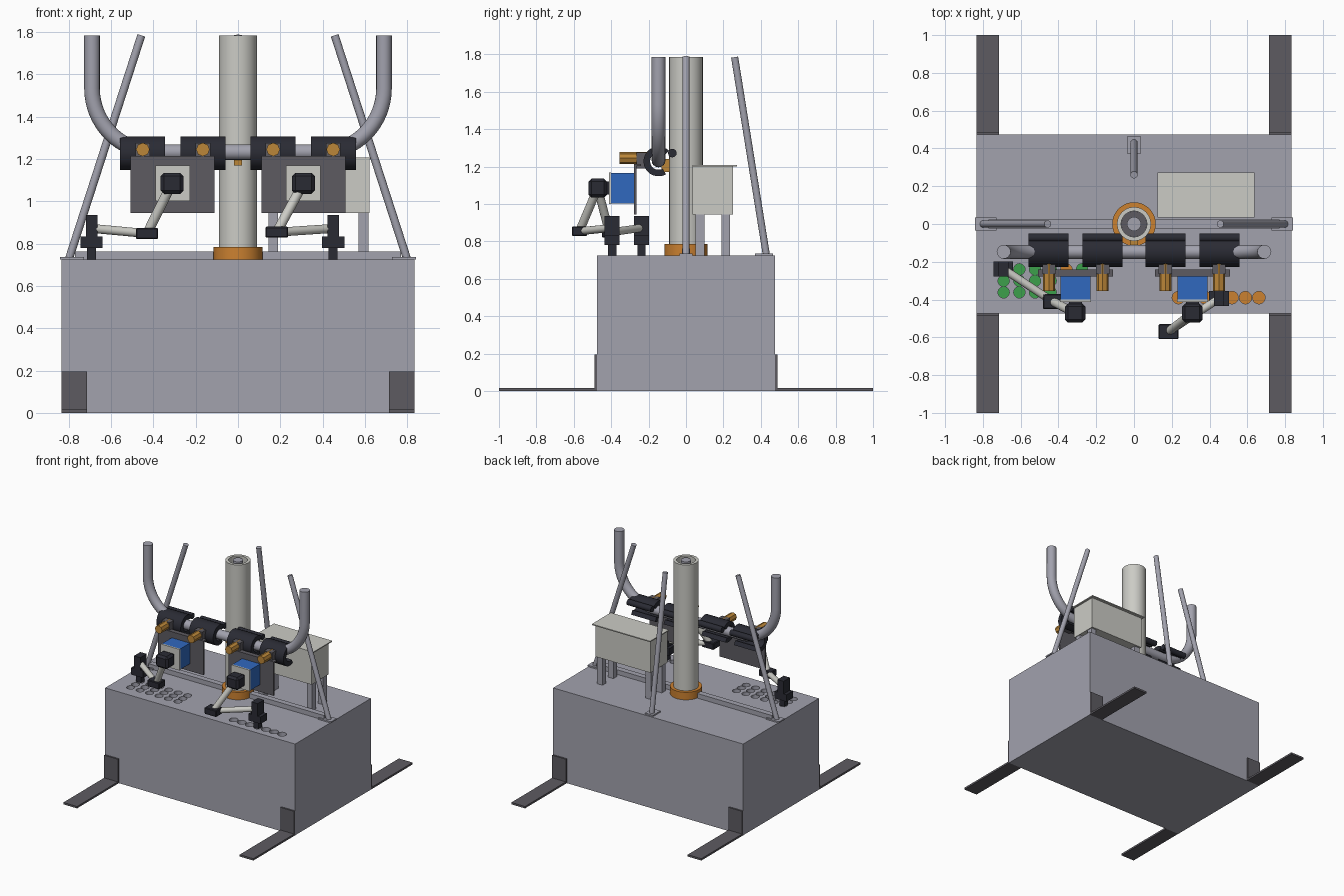
import bpy, bmesh, math
from mathutils import Vector

cube = bpy.data.objects.get("Cube")
if cube:
    bpy.data.objects.remove(cube, do_unlink=True)


def material(name, r, g, b):
    m = bpy.data.materials.new(name)
    m.use_nodes = True
    m.diffuse_color = (r, g, b, 1)
    m.node_tree.nodes["Principled BSDF"].inputs["Base Color"].default_value = (r, g, b, 1)
    return m


STEEL = material("steel grey", 0.36, 0.36, 0.42)
DARK = material("dark grey", 0.11, 0.105, 0.12)
BLACK = material("black", 0.023, 0.024, 0.034)
ORANGE = material("orange", 0.6, 0.22, 0.03)
GOLD = material("gold", 0.5, 0.24, 0.04)
BLUE = material("blue", 0.03, 0.14, 0.52)
WHITE = material("warm white", 0.6, 0.6, 0.56)
GREEN = material("green", 0.045, 0.35, 0.07)


def finish(name, bm, mat, smooth=False):
    bmesh.ops.recalc_face_normals(bm, faces=bm.faces)
    me = bpy.data.meshes.new(name)
    bm.to_mesh(me)
    bm.free()
    me.materials.append(mat)
    ob = bpy.data.objects.new(name, me)
    bpy.context.collection.objects.link(ob)
    if smooth:
        shade(ob)
    return ob


def shade(ob):
    bpy.ops.object.select_all(action="DESELECT")
    ob.select_set(True)
    bpy.context.view_layer.objects.active = ob
    bpy.ops.object.shade_smooth_by_angle(angle=math.radians(35))


def box(name, x, y, z, mat, bevel=0):
    """Box from (min, max) pairs."""
    bm = bmesh.new()
    bmesh.ops.create_cube(bm, size=1)
    for v in bm.verts:
        v.co = [(a + b) / 2 + c * abs(b - a) for (a, b), c in zip((x, y, z), v.co)]
    if bevel:
        bmesh.ops.bevel(bm, geom=bm.edges[:], offset=bevel, segments=1, affect="EDGES")
    return finish(name, bm, mat)


def around(c, w):
    return (c - w / 2, c + w / 2)


def add_rod(bm, a, b, r, n):
    a, b = Vector(a), Vector(b)
    made = bmesh.ops.create_cone(bm, cap_ends=True, segments=n, radius1=r, radius2=r,
                                 depth=(b - a).length)["verts"]
    turn = (b - a).to_track_quat("Z", "Y")
    for v in made:
        v.co = turn @ v.co + (a + b) / 2


def rod(name, a, b, r, mat, n=24):
    bm = bmesh.new()
    add_rod(bm, a, b, r, n)
    return finish(name, bm, mat, n > 8)


def lathe(name, profile, mat, n=48):
    bm = bmesh.new()
    vs = [bm.verts.new((r, 0, z)) for r, z in profile]
    es = [bm.edges.new(p) for p in zip(vs, vs[1:] + vs[:1])]
    bmesh.ops.spin(bm, geom=vs + es, cent=(0, 0, 0), axis=(0, 0, 1),
                   angle=math.tau, steps=n)
    bmesh.ops.remove_doubles(bm, verts=bm.verts, dist=0.0001)
    return finish(name, bm, mat, True)


SIDES = ((-1, "right"), (1, "left"))
TOP = 0.725

# Base cabinet with round wells cut in its top
body = box("base_cabinet", (-0.835, 0.835), (-0.475, 0.475), (0, TOP), STEEL)
wells = [(-0.69 + 0.083 * i, -0.24 - 0.061 * j, 0.03,
          ORANGE if (i, j) == (4, 0) else GREEN) for i in range(6) for j in range(3)]
wells += [(0.235 + 0.071 * i, -0.39, 0.033, ORANGE) for i in range(7)]
bm = bmesh.new()
for x, y, r, m in wells:
    add_rod(bm, (x, y, TOP - 0.1), (x, y, TOP + 0.1), r, 20)
    rod("well_floor", (x, y, TOP - 0.1), (x, y, TOP - 0.095), r, m, 20)
cutter = finish("well_cutter", bm, STEEL)
cutter.hide_render = True
cutter.hide_set(True)
cut = body.modifiers.new("wells", "BOOLEAN")
cut.object = cutter
cut.operation = "DIFFERENCE"
cut.solver = "EXACT"

# Floor outriggers
for s, side in SIDES:
    for t, end in ((-1, "front"), (1, "back")):
        x = sorted((s * 0.715, s * 0.835))
        box(f"{end}_{side}_foot", x, sorted((t * 0.475, t)), (0, 0.015), DARK)
        box(f"{end}_{side}_foot_bracket", x, sorted((t * 0.475, t * 0.488)), (0, 0.195), DARK)

# Central column, collar and inner pole
lathe("column", [(0.09, TOP), (0.09, 1.785), (0.068, 1.785), (0.068, TOP)], WHITE)
rod("column_inner_floor", (0, 0, 1.69), (0, 0, 1.7), 0.068, DARK, 32)
rod("inner_pole", (0, 0, 1.6), (0, 0, 1.785), 0.037, STEEL)
lathe("collar", [(0.115, TOP), (0.115, 0.785), (0.09, 0.785), (0.09, TOP)], ORANGE)
box("column_bracket", around(0, 0.04), (-0.13, -0.08), (1.17, 1.24), GOLD)

# Braces with floor plates and cross beam
for s, side in SIDES:
    rod(f"{side}_brace", (s * 0.8, 0, TOP), (s * 0.457, 0, 1.785), 0.019, STEEL)
    box(f"{side}_brace_plate", around(s * 0.785, 0.115), around(0, 0.07), (TOP, 0.736), STEEL)
    box(f"{side}_beam", sorted((s * 0.115, s * 0.77)), around(0, 0.045), (TOP, 0.762), STEEL)
rod("back_brace", (0, 0.43, TOP), (0, 0.26, 1.785), 0.019, STEEL)
box("back_brace_plate", around(0, 0.07), (0.37, 0.465), (TOP, 0.736), STEEL)

# Bent carrying tube
TY, TZ, BEND = -0.147, 1.233, 0.3
half = [(0.69, 1.785)]
for i in range(17):
    a = math.pi / 2 * i / 16
    half.append((0.39 + BEND * math.cos(a), TZ + BEND * (1 - math.sin(a))))
path = half + [(-x, z) for x, z in reversed(half)]
curve = bpy.data.curves.new("carrying_tube", "CURVE")
curve.dimensions = "3D"
curve.bevel_depth = 0.037
curve.bevel_resolution = 6
curve.use_fill_caps = True
spline = curve.splines.new("POLY")
spline.points.add(len(path) - 1)
for p, (x, z) in zip(spline.points, path):
    p.co = (x, TY, z, 1)
curve.materials.append(STEEL)
tube = bpy.data.objects.new("carrying_tube", curve)
bpy.context.collection.objects.link(tube)
bpy.ops.object.select_all(action="DESELECT")
tube.select_set(True)
bpy.context.view_layer.objects.active = tube
bpy.ops.object.convert(target="MESH")
shade(bpy.context.view_layer.objects.active)


def clamp(x):
    """Open C-shaped sleeve around the tube."""
    bm = bmesh.new()
    angles = [math.radians(45 + 255 * i / 20) for i in range(21)]
    ring = [(r, a) for r, seq in ((0.08, angles), (0.045, angles[::-1])) for a in seq]
    vs = [bm.verts.new((x - 0.106, TY + r * math.cos(a), 1.228 + r * math.sin(a)))
          for r, a in ring]
    face = bm.faces.new(vs)
    ext = bmesh.ops.extrude_face_region(bm, geom=[face])["geom"]
    bmesh.ops.translate(bm, vec=(0.212, 0, 0),
                        verts=[v for v in ext if isinstance(v, bmesh.types.BMVert)])
    finish("clamp", bm, BLACK, True)
    rod("clamp_hinge", (x - 0.106, -0.073, 1.272), (x + 0.106, -0.073, 1.272), 0.023, BLACK, 16)


# Clamps, bolts and hanging instrument panels
for s, side in SIDES:
    for cx, bx in ((0.166, 0.166), (0.452, 0.45)):
        clamp(s * cx)
        rod("clamp_bolt", (s * bx, -0.355, 1.245), (s * bx, -0.2, 1.245), 0.032, GOLD, 8)
        box("bolt_mount", around(s * bx, 0.07), (-0.265, -0.215), (1.19, 1.275), DARK)
    x = sorted((s * 0.11, s * 0.508))
    box(f"{side}_panel", x, (-0.277, -0.265), (0.945, 1.215), DARK)
    box(f"{side}_panel_lip", x, (-0.277, -0.24), (1.203, 1.215), DARK)
    c = s * 0.309
    box(f"{side}_motor_box", around(c, 0.16), (-0.4, -0.277), (1.003, 1.167), BLUE)
    box(f"{side}_motor_front", around(c, 0.164), (-0.412, -0.4), (1.001, 1.169), WHITE)
    box(f"{side}_wrist_mount", around(c, 0.07), (-0.44, -0.412), (1.05, 1.12), BLACK)


# Jointed arms reaching from the cabinet top to the motors
def arm(side, shoulder, elbow, wrist):
    sx, sy = shoulder
    box(f"{side}_arm_foot", around(sx, 0.042), around(sy, 0.045), (TOP, 0.78), BLACK)
    box(f"{side}_arm_turntable", around(sx, 0.105), around(sy, 0.08), (0.78, 0.835), BLACK)
    box(f"{side}_arm_post", around(sx, 0.055), around(sy, 0.08), (0.835, 0.935), BLACK)
    ex, ey, ez = elbow
    box(f"{side}_elbow", around(ex, 0.105), around(ey, 0.08), around(ez, 0.052), BLACK, 0.005)
    rod(f"{side}_forearm", (sx, sy, 0.872), elbow, 0.021, WHITE)
    rod(f"{side}_upper_arm", elbow, wrist, 0.023, WHITE)
    wx, wy, wz = wrist
    box(f"{side}_wrist", around(wx, 0.108), around(wy, 0.1), around(wz, 0.1), BLACK, 0.016)


arm("right", (-0.692, -0.238), (-0.43, -0.41, 0.848), (-0.312, -0.472, 1.085))
arm("left", (0.45, -0.395), (0.183, -0.57, 0.854), (0.309, -0.472, 1.085))

# White control cabinet on four legs
box("control_cabinet", (0.138, 0.622), (0.035, 0.25), (0.945, 1.2), WHITE)
box("control_cabinet_lid", (0.125, 0.637), (0.035, 0.272), (1.2, 1.208), WHITE)
for x in (0.167, 0.593):
    for y in (0.075, 0.212):
        box("control_cabinet_leg", around(x, 0.046), around(y, 0.046), (TOP, 0.945), STEEL)
